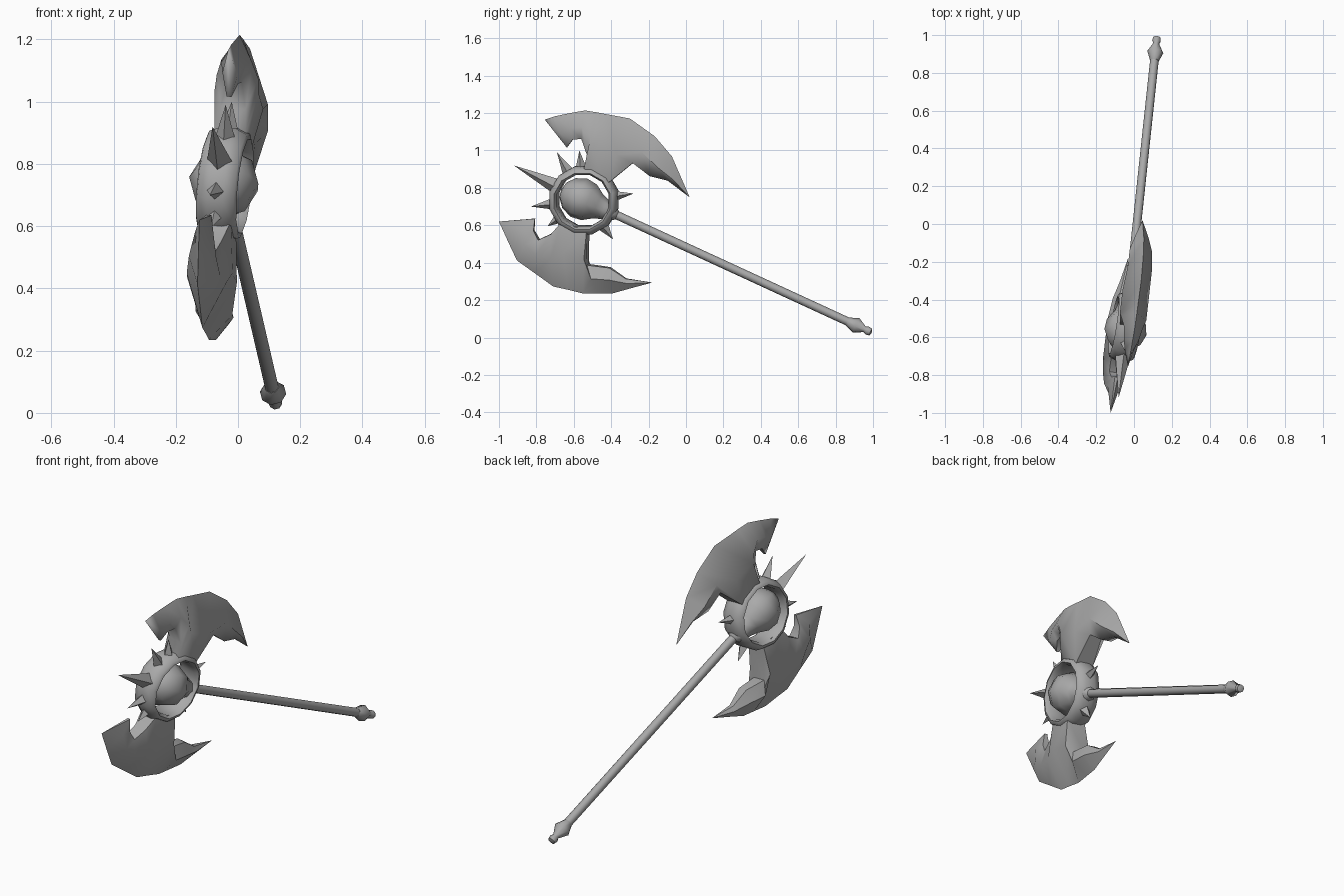
import bpy, bmesh, math
from mathutils import Vector

cube = bpy.data.objects.get("Cube")
if cube:
    bpy.data.objects.remove(cube)

steel = bpy.data.materials.new("grey_steel")
steel.use_nodes = True
COLOUR = (0.4, 0.4, 0.4, 1)
steel.diffuse_color = COLOUR
steel.node_tree.nodes["Principled BSDF"].inputs["Base Color"].default_value = COLOUR

# The weapon lies in a slightly tilted plane: x depends on y and z
SLOPE_Y, SLOPE_Z, OFFSET = 0.153, 0.1, -0.033
NORMAL = Vector((1, -SLOPE_Y, -SLOPE_Z)).normalized()


def place(y, z, h=0):
    """Point of the weapon plane at (y, z), lifted by h along its normal."""
    return Vector((OFFSET + SLOPE_Y * y + SLOPE_Z * z, y, z)) + NORMAL * h


HUB = (-0.545, 0.735)


def finish(name, bm, angle=50):
    bmesh.ops.recalc_face_normals(bm, faces=bm.faces)
    mesh = bpy.data.meshes.new(name)
    bm.to_mesh(mesh)
    bm.free()
    mesh.materials.append(steel)
    ob = bpy.data.objects.new(name, mesh)
    bpy.context.collection.objects.link(ob)
    bpy.ops.object.select_all(action="DESELECT")
    ob.select_set(True)
    bpy.context.view_layer.objects.active = ob
    bpy.ops.object.shade_smooth_by_angle(angle=math.radians(angle))
    return ob


def skin(name, rings, start=None, end=None, loop=False, angle=50):
    """Join rings of points with quads, with optional end points."""
    bm = bmesh.new()
    rows = [[bm.verts.new(p) for p in ring] for ring in rings]
    n = len(rows[0])
    pairs = list(zip(rows, rows[1:])) + ([(rows[-1], rows[0])] if loop else [])
    for a, b in pairs:
        for i in range(n):
            j = (i + 1) % n
            bm.faces.new((a[i], a[j], b[j], b[i]))
    for tip, row in ((start, rows[0]), (end, rows[-1])):
        if tip is not None:
            v = bm.verts.new(tip)
            for i in range(n):
                bm.faces.new((v, row[i], row[(i + 1) % n]))
    return finish(name, bm, angle)


def lathe(name, origin, axis, profile, sides):
    """Turn (distance, radius) pairs round an axis; the ends are points."""
    axis = axis.normalized()
    u = axis.cross(NORMAL).normalized()
    w = axis.cross(u)
    turn = [math.tau * i / sides for i in range(sides)]
    rings = [[origin + axis * d + (u * math.cos(t) + w * math.sin(t)) * r for t in turn]
             for d, r in profile[1:-1]]
    return skin(name, rings, origin + axis * profile[0][0], origin + axis * profile[-1][0])


def blade(name, first, last, columns):
    """Loft from tip to tip; a column is outer point, inner point, mid and inner thickness."""
    rings = []
    for oy, oz, iy, iz, mid, inner in columns:
        my, mz = oy * 0.45 + iy * 0.55, oz * 0.45 + iz * 0.55
        rings.append([place(oy, oz), place(my, mz, mid), place(iy, iz, inner),
                      place(iy, iz, -inner), place(my, mz, -mid)])
    return skin(name, rings, place(*first), place(*last), angle=55)


# Handle with the pear-shaped core and the pommel
centre = place(*HUB)
shaft = place(0.985, 0.03) - centre
lathe("core", centre, shaft,
      [(-0.135, 0), (-0.125, 0.045), (-0.09, 0.088), (-0.03, 0.113), (0.03, 0.105),
       (0.08, 0.072), (0.12, 0.056), (0.17, 0.046), (0.2, 0.02), (0.21, 0)], 8)
lathe("handle", centre, shaft, [(0.1, 0), (0.1, 0.023), (1.58, 0.023), (1.58, 0)], 8)
lathe("pommel", centre, shaft,
      [(1.56, 0), (1.56, 0.024), (1.61, 0.043), (1.66, 0.016), (1.675, 0.023),
       (1.695, 0.02), (1.702, 0)], 8)

# Barrel-shaped hub ring
SECTION = [(0.187, -0.025), (0.187, 0.025), (0.172, 0.06), (0.155, 0.066),
           (0.143, 0.045), (0.143, -0.045), (0.155, -0.066), (0.172, -0.06)]
hub = []
for k in range(12):
    t = math.tau * (k + 0.5) / 12
    hub.append([place(HUB[0] + r * math.cos(t), HUB[1] + r * math.sin(t), h)
                for r, h in SECTION])
skin("hub_ring", hub, loop=True)

# Spikes: tip position and base radius
SPIKES = [(-0.92, 0.92, 0.042), (-0.69, 0.99, 0.034), (-0.57, 1.0, 0.032),
          (-0.83, 0.7, 0.032), (-0.74, 0.595, 0.03), (-0.28, 0.77, 0.028),
          (-0.39, 0.525, 0.034)]
for k, (y, z, r) in enumerate(SPIKES):
    out = place(y, z) - centre
    lathe(f"spike_{k + 1}", centre, out, [(0.16, 0), (0.165, r), (out.length, 0)], 4)

# Upper blade
blade("upper_blade", (-0.755, 1.165), (0.02, 0.749), [
    (-0.70, 1.183, -0.636, 1.016, 0.025, 0.008),
    (-0.62, 1.20, -0.604, 1.06, 0.04, 0.02),
    (-0.54, 1.214, -0.556, 1.064, 0.05, 0.025),
    (-0.47, 1.203, -0.524, 0.98, 0.068, 0.04),
    (-0.42, 1.193, -0.54, 0.90, 0.072, 0.05),
    (-0.30, 1.171, -0.41, 0.83, 0.072, 0.05),
    (-0.166, 1.075, -0.28, 0.936, 0.065, 0.035),
    (-0.075, 0.968, -0.19, 0.866, 0.06, 0.03),
    (-0.028, 0.86, -0.096, 0.84, 0.035, 0.015)])

# Lower blade
blade("lower_blade", (-1.0, 0.62), (-0.18, 0.294), [
    (-0.95, 0.51, -0.807, 0.636, 0.03, 0.008),
    (-0.904, 0.412, -0.813, 0.572, 0.045, 0.02),
    (-0.81, 0.345, -0.786, 0.524, 0.055, 0.03),
    (-0.71, 0.273, -0.717, 0.556, 0.065, 0.035),
    (-0.63, 0.255, -0.66, 0.62, 0.07, 0.05),
    (-0.55, 0.235, -0.524, 0.58, 0.07, 0.05),
    (-0.47, 0.235, -0.524, 0.39, 0.06, 0.035),
    (-0.396, 0.235, -0.406, 0.374, 0.05, 0.025),
    (-0.30, 0.262, -0.32, 0.315, 0.025, 0.012)])
